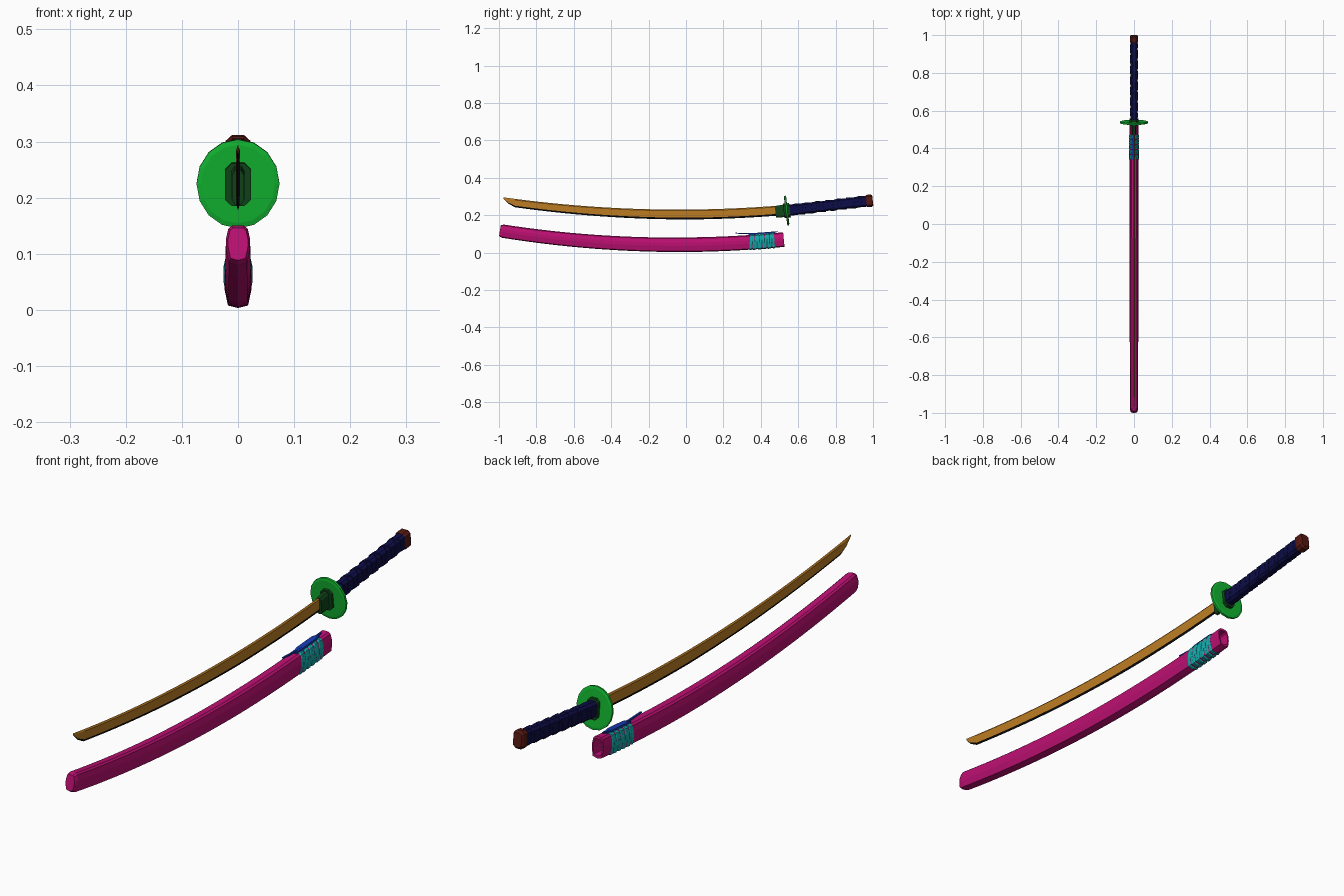
import bpy, bmesh, math
from mathutils import Vector

cube = bpy.data.objects.get("Cube")
if cube:
    bpy.data.objects.remove(cube, do_unlink=True)


def material(name, rgb):
    m = bpy.data.materials.new(name)
    m.use_nodes = True
    m.diffuse_color = (*rgb, 1)
    m.node_tree.nodes["Principled BSDF"].inputs["Base Color"].default_value = (*rgb, 1)
    return m


PINK = material("magenta lacquer", (0.51, 0.005, 0.17))
OCHRE = material("ochre blade", (0.52, 0.21, 0.018))
BLACK = material("black edge", (0.003, 0.003, 0.003))
GREEN = material("bright green", (0.006, 0.46, 0.03))
DARK_GREEN = material("dark green", (0.005, 0.06, 0.01))
NAVY = material("navy wrap", (0.004, 0.004, 0.065))
MAROON = material("maroon cap", (0.09, 0.009, 0.006))
CYAN = material("cyan cord", (0.007, 0.4, 0.4))
BLUE = material("blue cord", (0.007, 0.045, 0.45))


def loft(name, rings, *mats, rule=None):
    """Skin a row of equal rings, cap both ends, colour faces by rule."""
    bm = bmesh.new()
    rows = [[bm.verts.new(p) for p in ring] for ring in rings]
    n = len(rows[0])
    for a, b in zip(rows, rows[1:]):
        for i in range(n):
            j = (i + 1) % n
            bm.faces.new((a[i], a[j], b[j], b[i]))
    bm.faces.new(rows[0])
    bm.faces.new(rows[-1])
    bmesh.ops.recalc_face_normals(bm, faces=bm.faces)
    bm.normal_update()
    if rule:
        for f in bm.faces:
            f.material_index = rule(f)
    mesh = bpy.data.meshes.new(name)
    bm.to_mesh(mesh)
    bm.free()
    for m in mats:
        mesh.materials.append(m)
    ob = bpy.data.objects.new(name, mesh)
    bpy.context.collection.objects.link(ob)
    return ob


def mirrored(half):
    """Complete a half outline running from bottom to top."""
    return half + [(-x, z) for x, z in reversed(half) if x > 0]


def ring(profile, y, z, w, h, tilt=0.0):
    return [Vector((px * w, y - tilt * pz * h, z + pz * h)) for px, pz in profile]


def span(a, b, n):
    return [a + (b - a) * i / n for i in range(n + 1)]


SHEATH = mirrored([(0, -1), (0.75, -0.88), (1, -0.15), (1, 0.3), (0.8, 0.85), (0.5, 1)])
GRIP = mirrored([(0.5, -1), (1, -0.7), (1, 0.7), (0.5, 1)])
DISC = [(math.sin(math.tau * i / 16), math.cos(math.tau * i / 16)) for i in range(16)]


# Scabbard: curved shell, rounded tip, hollow mouth
def sheath_z(y):
    return 0.042 + 0.0844 * (y + 0.051) ** 2


def sheath_ring(y, k=1.0):
    taper = 1 - 0.1 * max(0, -y)
    tilt = 0.169 * (y + 0.051)
    return ring(SHEATH, y, sheath_z(y), 0.024 * taper * k, 0.039 * taper * k, tilt)


shell = [sheath_ring(-0.995, 0.82), sheath_ring(-0.98)]
shell += [sheath_ring(y) for y in span(-0.93, 0.523, 20)]
shell += [sheath_ring(0.523, 0.78), sheath_ring(0.35, 0.72)]
loft("scabbard", shell, PINK)

# Cord bands around the scabbard, leaning alternately
for i, y in enumerate(span(0.348, 0.466, 9)):
    lean = 0.08 if i % 2 else -0.08
    band = [ring(SHEATH, y + d, sheath_z(y + d), 0.024 * k, 0.039 * k, lean)
            for d, k in ((-0.007, 1.01), (-0.004, 1.07), (0.004, 1.07), (0.007, 1.01))]
    loft(f"scabbard_band_{i + 1}", band, CYAN)

# Cord knob lying along the top, with thin trailing ends
BOX = mirrored([(1, -1), (1, 1)])
knob = [ring(BOX, y, sheath_z(y) + 0.041 + lift, w, 0.004)
        for y, w, lift in ((0.335, 0.006, 0), (0.36, 0.011, 0.003),
                           (0.45, 0.011, 0.003), (0.475, 0.006, 0))]
loft("cord_knob", knob, BLUE)
tail = [ring(BOX, y, z, 0.003, 0.0025) for y, z in
        ((0.265, 0.104), (0.34, 0.101), (0.42, 0.106), (0.49, 0.112))]
loft("cord_tail", tail, BLUE)


# Blade: wedge section with spine on top and dark cutting edge
def spine_z(y):
    return 0.23 + 0.0747 * (y + 0.038) ** 2


def blade_ring(y, depth, w=0.004):
    top, low = spine_z(y), spine_z(y) - depth
    edge = low + 0.18 * depth
    return [(0, y, low), (w * 0.7, y, edge), (w, y, top - 0.006), (0, y, top),
            (-w, y, top - 0.006), (-w * 0.7, y, edge)]


rows = [blade_ring(-0.975, 0.008, 0.001), blade_ring(-0.95, 0.03, 0.003)]
rows += [blade_ring(y, 0.053 + 0.009 * min(0, y)) for y in span(-0.915, 0.5, 22)]
loft("blade", rows, OCHRE, BLACK,
     rule=lambda f: int(len(f.verts) == 4 and any(abs(v.co.x) < 1e-6 for v in f.verts)
                        and f.normal.z < 0))


# Hilt parts share one sloping straight axis
SLOPE = 0.118


def hilt_ring(profile, y, w, h):
    return ring(profile, y, 0.2275 + SLOPE * (y - 0.56), w, h, SLOPE)


def hilt_part(name, profile, steps, mat):
    return loft(name, [hilt_ring(profile, *s) for s in steps], mat)


hilt_part("blade_collar", GRIP, [(0.478, 0.011, 0.031), (0.535, 0.012, 0.034)], DARK_GREEN)
hilt_part("guard_washer", GRIP, [(0.522, 0.023, 0.038), (0.556, 0.023, 0.038)], DARK_GREEN)
hilt_part("guard", DISC, [(0.532, 0.066, 0.070), (0.534, 0.074, 0.079),
                          (0.542, 0.074, 0.079), (0.544, 0.066, 0.070)], GREEN)
hilt_part("handle", GRIP, [(0.55, 0.019, 0.030), (0.75, 0.018, 0.027),
                           (0.975, 0.019, 0.029)], NAVY)
hilt_part("pommel", GRIP, [(0.963, 0.019, 0.030), (0.968, 0.022, 0.033),
                           (0.99, 0.022, 0.033), (0.9985, 0.017, 0.026)], MAROON)

# Crossed wrapping ribbons on the handle
for name, turn in (("left", 1), ("right", -1)):
    ribbon = []
    for i in range(57):
        y = 0.565 + 0.39 * i / 56
        px, pz = GRIP[(turn * i) % len(GRIP)]
        z = 0.2275 + SLOPE * (y - 0.56)
        ribbon.append([Vector((px * 0.019 * k, y + d, z + pz * 0.029 * k))
                       for d, k in ((-0.008, 0.93), (-0.008, 1.05), (0.008, 1.05), (0.008, 0.93))])
    loft(f"handle_wrap_{name}", ribbon, NAVY)
